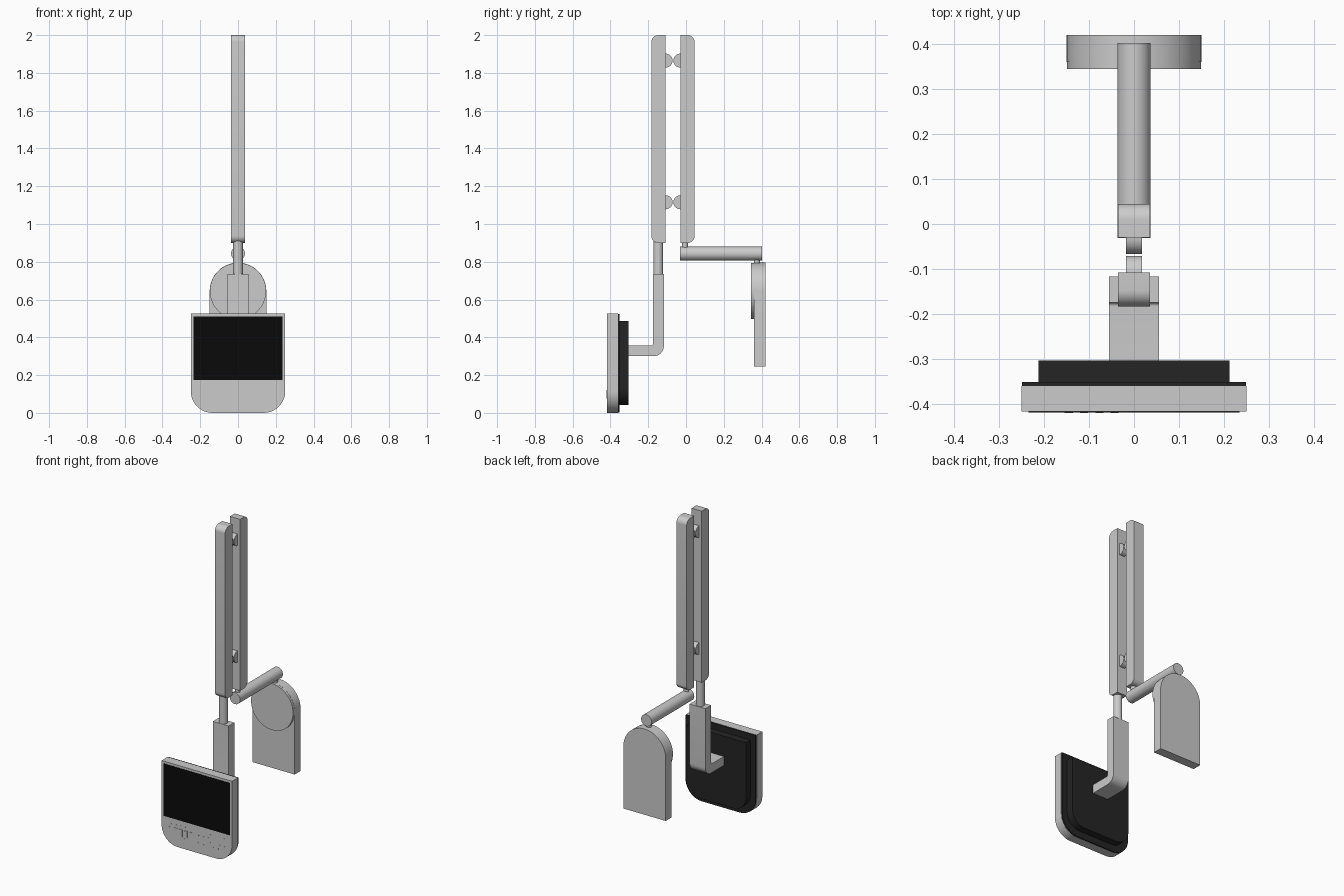
import bpy, bmesh, math
from mathutils import Vector, Matrix

if "Cube" in bpy.data.objects:
    bpy.data.objects.remove(bpy.data.objects["Cube"])


def mat(name, v):
    m = bpy.data.materials.new(name)
    m.diffuse_color = (v, v, v, 1)
    m.use_nodes = True
    m.node_tree.nodes["Principled BSDF"].inputs["Base Color"].default_value = m.diffuse_color
    return m


dark = mat("dark_plastic", 0.018)
black = mat("screen_black", 0.003)


def finish(bm, name, material=None):
    bmesh.ops.recalc_face_normals(bm, faces=bm.faces)
    me = bpy.data.meshes.new(name)
    bm.to_mesh(me)
    bm.free()
    ob = bpy.data.objects.new(name, me)
    bpy.context.collection.objects.link(ob)
    if material:
        me.materials.append(material)
    bpy.ops.object.select_all(action='DESELECT')
    ob.select_set(True)
    bpy.context.view_layer.objects.active = ob
    bpy.ops.object.shade_smooth_by_angle(angle=math.radians(30))
    return ob


def rounded(corners, n=10):
    """Polygon of (a, b, radius) corners with filleted corners."""
    pts = []
    for i, (a, b, r) in enumerate(corners):
        p = Vector((a, b))
        if r == 0:
            pts.append(p)
            continue
        u = (Vector(corners[i - 1][:2]) - p).normalized()
        v = (Vector(corners[(i + 1) % len(corners)][:2]) - p).normalized()
        c = p + (u + v) * r          # right-angled corners
        for k in range(n + 1):
            t = k / n * math.pi / 2
            pts.append(c - v * r * math.cos(t) - u * r * math.sin(t))
    return pts


def prism(name, pts, axis, lo, hi, material=None):
    """Extrude a (y,z) profile along x, or an (x,z) profile along y."""
    bm = bmesh.new()
    place = (lambda p, d: (d, p[0], p[1])) if axis == 'x' else (lambda p, d: (p[0], d, p[1]))
    face = bm.faces.new([bm.verts.new(place(p, lo)) for p in pts])
    ext = bmesh.ops.extrude_face_region(bm, geom=[face])
    shift = Vector(place((0, 0), hi - lo))
    bmesh.ops.translate(bm, vec=shift, verts=[v for v in ext['geom'] if isinstance(v, bmesh.types.BMVert)])
    return finish(bm, name, material)


def rod(name, p0, p1, r, seg=32):
    p0, p1 = Vector(p0), Vector(p1)
    d = p1 - p0
    m = Matrix.Translation((p0 + p1) / 2) @ d.to_track_quat('Z', 'Y').to_matrix().to_4x4()
    bm = bmesh.new()
    bmesh.ops.create_cone(bm, cap_ends=True, segments=seg, radius1=r, radius2=r, depth=d.length, matrix=m)
    return finish(bm, name)


# Pair of upright bars, rounded on their outer edges, with facing half-round bumpers
for tag, inner, s in (("front", -0.108, -1), ("back", -0.03, 1)):
    outer = inner + s * 0.075
    prism(tag + "_bar", rounded([(inner, 0.9, 0), (outer, 0.9, 0.036), (outer, 2, 0.036), (inner, 2, 0)]),
          'x', -0.036, 0.036)
    for i, z in enumerate((1.115, 1.865)):
        arc = [(inner - s * 0.037 * math.sin(math.pi * k / 16), z + 0.037 * math.cos(math.pi * k / 16))
               for k in range(17)]
        prism(f"{tag}_bumper_{i}", arc, 'x', -0.018, 0.018)

# Horizontal back arm and its pins
rod("back_arm", (0, -0.031, 0.843), (0, 0.402, 0.843), 0.037)
rod("bar_pin", (0, -0.005, 0.86), (0, -0.005, 0.91), 0.016)
rod("plate_pin", (0, 0.375, 0.78), (0, 0.375, 0.83), 0.016)

# Hanging back plate with arched top and round disc
arch = [(0.15 * math.cos(math.pi * k / 32), 0.645 + 0.15 * math.sin(math.pi * k / 32)) for k in range(33)]
prism("back_plate", arch + [(-0.15, 0.245), (0.15, 0.245)], 'y', 0.36, 0.42)
rod("plate_disc", (0, 0.345, 0.645), (0, 0.361, 0.645), 0.149, 64)

# Front rod and L-shaped bracket
rod("front_rod", (0, -0.147, 0.72), (0, -0.147, 0.91), 0.026)
prism("bracket", rounded([(-0.175, 0.735, 0), (-0.175, 0.357, 0.008), (-0.31, 0.357, 0), (-0.31, 0.3, 0),
                          (-0.117, 0.3, 0.055), (-0.117, 0.735, 0)]), 'x', -0.056, 0.056)


# Display housing, dark backing and screen
def panel(w, lo, hi, r):
    return rounded([(-w, hi, 0), (-w, lo, r), (w, lo, r), (w, hi, 0)], 12)


prism("display_body", panel(0.25, 0, 0.525, 0.115), 'y', -0.417, -0.36)
prism("backing_rim", panel(0.249, 0.001, 0.524, 0.115), 'y', -0.36, -0.351, dark)
prism("backing_box", panel(0.212, 0.043, 0.487, 0.09), 'y', -0.352, -0.304, dark)
prism("screen", panel(0.235, 0.175, 0.51, 0), 'y', -0.419, -0.416, black)

# Speaker dots and small buttons on the lower front
bm = bmesh.new()
for row in range(4):
    for col in range(12):
        x = -0.195 + col * 0.0345 + (row % 2) * 0.012
        m = Matrix.Translation((x, -0.417, 0.065 + row * 0.025)) @ Matrix.Rotation(math.pi / 2, 4, 'X')
        bmesh.ops.create_cone(bm, cap_ends=True, segments=8, radius1=0.003, radius2=0.003, depth=0.003, matrix=m)
finish(bm, "speaker_dots")
for i in range(4):
    x = -0.145 + i * 0.034
    prism(f"button_{i}", panel(0.009, 0.075, 0.12, 0), 'y', -0.42, -0.416).location.x = x
